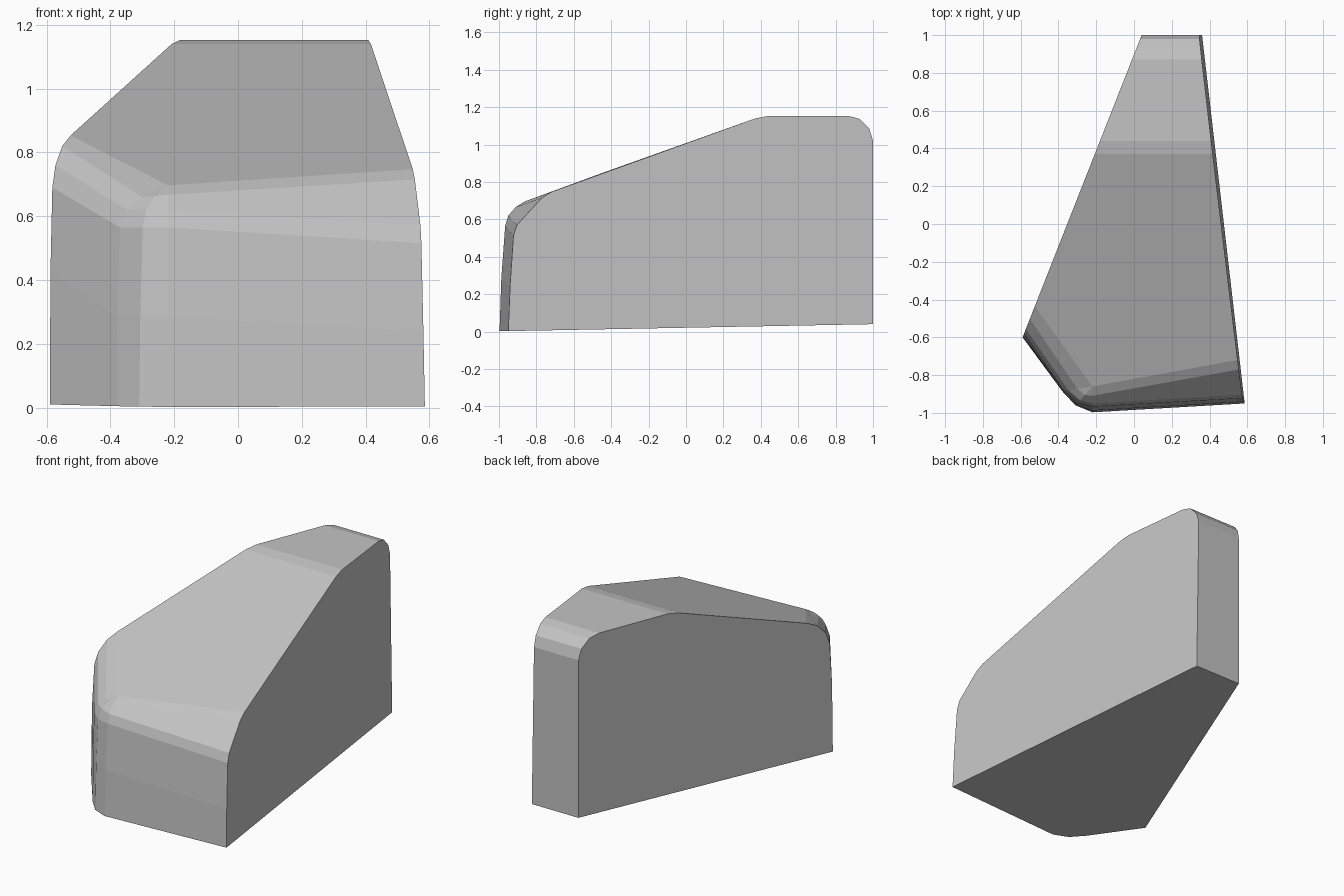
import bpy
import bmesh

if "Cube" in bpy.data.objects:
    bpy.data.objects.remove(bpy.data.objects["Cube"])

BACK_Y = 1.0


def floor_z(y):
    """The underside rises very slightly towards the back."""
    return 0.002 + 0.019 * (y + 1)


def left_x(y):
    return -0.59 + (y + 0.60) * 0.394


def right_x(y, z):
    return 0.586 - (y + 0.95) * 0.1154 - 0.015 * z


# Front wall stations: base (x, y), shoulder (x, y, z) and the rounded
# profile between them as (inset fraction, height)
crown = (-0.22, -0.86, 0.697)
stations = [
    ((-0.59, -0.60), (-0.525, -0.435, 0.853),
     [(0.03, 0.43), (0.12, 0.69), (0.27, 0.76), (0.60, 0.82)]),
    ((-0.38, -0.885), crown,
     [(0.01, 0.285), (0.06, 0.565), (0.20, 0.62), (0.50, 0.66)]),
    ((-0.31, -0.96), crown,
     [(0.04, 0.285), (0.12, 0.565), (0.27, 0.625), (0.55, 0.663)]),
    ((-0.22, -0.997), crown,
     [(0.07, 0.285), (0.22, 0.565), (0.34, 0.62), (0.64, 0.667)]),
    ((0.586, -0.95), (0.548, -0.72, 0.747),
     [(0.04, 0.24), (0.12, 0.515), (0.20, 0.57), (0.78, 0.715)]),
]
# Roof and back profile (y, z), swept across the width
roof = [(0.37, 1.14), (0.44, 1.153), (0.87, 1.153), (0.93, 1.137),
        (0.98, 1.085), (BACK_Y, 1.02), (BACK_Y, floor_z(BACK_Y))]

bm = bmesh.new()

# Vertical columns around the front
columns = []
for i, ((bx, by), (tx, ty, tz), profile) in enumerate(stations):
    column = []
    for t, z in [(0, floor_z(by))] + profile + [(1, tz)]:
        x, y = bx + (tx - bx) * t, by + (ty - by) * t
        if i == 0:
            x = left_x(y)
        elif i == len(stations) - 1:
            x = right_x(y, z)
        column.append(bm.verts.new((x, y, z)))
    columns.append(column)

# Front wall and its rounded shoulder
for a, b in zip(columns, columns[1:]):
    for k in range(len(a) - 1):
        bm.faces.new((a[k], b[k], b[k + 1], a[k + 1]))

# Roof, rounded rear edge and back wall
left = [bm.verts.new((left_x(y), y, z)) for y, z in roof]
right = [bm.verts.new((right_x(y, z), y, z)) for y, z in roof]
for k in range(len(roof) - 1):
    bm.faces.new((left[k], right[k], right[k + 1], left[k + 1]))

# Sloping top, two flat sides and underside
bm.faces.new([c[-1] for c in columns] + [right[0], left[0]])
bm.faces.new(columns[0] + left)
bm.faces.new(columns[-1] + right)
bm.faces.new([c[0] for c in columns] + [right[-1], left[-1]])

bmesh.ops.remove_doubles(bm, verts=bm.verts, dist=0.0005)
bmesh.ops.recalc_face_normals(bm, faces=bm.faces)

mesh = bpy.data.meshes.new("wedge_body")
bm.to_mesh(mesh)
bm.free()

grey = bpy.data.materials.new("light grey")
grey.diffuse_color = (0.55, 0.55, 0.55, 1)
grey.use_nodes = True
grey.node_tree.nodes["Principled BSDF"].inputs["Base Color"].default_value = grey.diffuse_color
mesh.materials.append(grey)
body = bpy.data.objects.new("wedge_body", mesh)
bpy.context.collection.objects.link(body)
